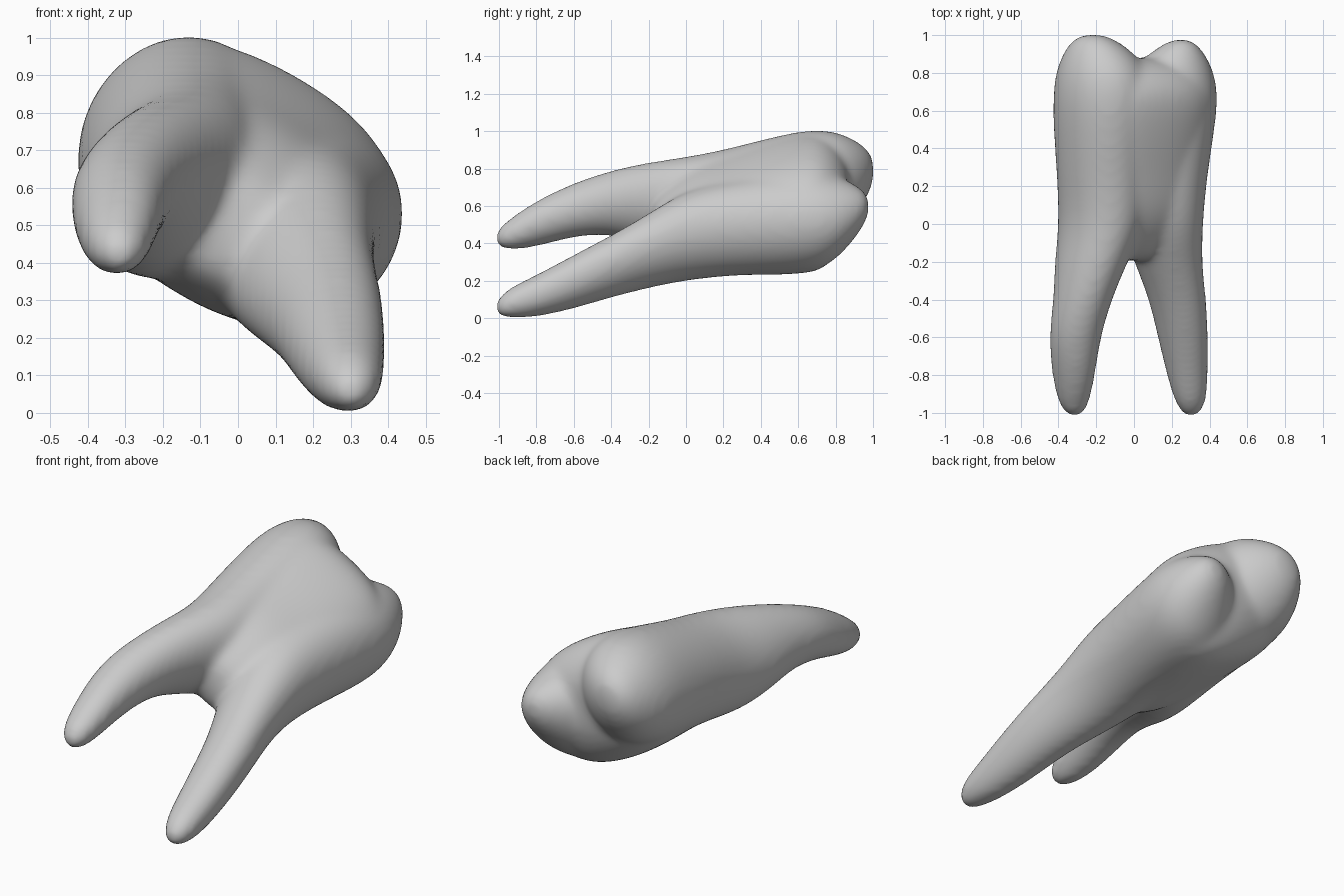
import bpy, bmesh, math
from mathutils import Vector

cube = bpy.data.objects.get("Cube")
if cube:
    bpy.data.objects.remove(cube)

# Tilted section axes: the lobes lie side by side along U, V is the depth
TILT = math.radians(-30)
U = Vector((math.cos(TILT), 0, math.sin(TILT)))
V = Vector((-math.sin(TILT), 0, math.cos(TILT)))
SIDES = 24
GROW = 0.01  # makes up for the softening

# Sections: y, centre x, centre z, half size along U, half size along V
high_lobe = [
    (-1.02, -.315, .425, .02, .02), (-.985, -.317, .435, .055, .055),
    (-.92, -.319, .456, .08, .085), (-.8, -.32, .505, .10, .121),
    (-.6, -.315, .582, .127, .138), (-.4, -.272, .622, .137, .168),
    (-.2, -.227, .612, .17, .228), (0, -.168, .602, .205, .265),
    (.25, -.165, .647, .225, .265), (.6, -.163, .715, .25, .295),
    (.78, -.165, .73, .24, .28), (.9, -.185, .75, .18, .205),
    (.97, -.21, .778, .11, .125), (1.005, -.22, .79, .04, .05)]
low_lobe = [
    (-1.02, .303, .055, .02, .02), (-.985, .302, .067, .055, .055),
    (-.92, .297, .087, .08, .08), (-.8, .283, .118, .10, .107),
    (-.6, .26, .194, .12, .142), (-.4, .232, .277, .135, .165),
    (-.2, .18, .36, .16, .20), (0, .145, .445, .20, .245),
    (.25, .145, .485, .225, .255), (.6, .175, .515, .257, .277),
    (.75, .185, .525, .245, .25), (.86, .215, .555, .18, .175),
    (.94, .24, .585, .10, .10), (.98, .25, .6, .035, .04)]
core = [
    (-.20, -.035, .49, .08, .10), (-.1, -.025, .505, .21, .18),
    (.05, -.018, .53, .325, .252), (.25, -.02, .563, .39, .272),
    (.45, -.01, .592, .418, .302), (.65, 0, .618, .437, .322),
    (.74, 0, .62, .405, .30), (.81, 0, .63, .325, .245),
    (.86, .01, .635, .19, .16), (.88, .02, .64, .08, .07)]


def loft(bm, sections, power):
    """Closed tube through tilted oval sections; power < 1 squares them."""
    rings = []
    for y, x, z, a, b in sections:
        ring = []
        for i in range(SIDES):
            t = math.tau * i / SIDES
            c, s = math.cos(t), math.sin(t)
            c = math.copysign(abs(c) ** power, c)
            s = math.copysign(abs(s) ** power, s)
            ring.append(bm.verts.new(
                Vector((x, y, z)) + U * (a + GROW) * c + V * (b + GROW) * s))
        rings.append(ring)
    for r, s in zip(rings, rings[1:]):
        for i in range(SIDES):
            j = (i + 1) % SIDES
            bm.faces.new((r[i], r[j], s[j], s[i]))
    bm.faces.new(rings[0][::-1])
    bm.faces.new(rings[-1])


# Both lobes, each with a root and a cusp, joined by the broad crown core
bm = bmesh.new()
loft(bm, high_lobe, 1)
loft(bm, low_lobe, 1)
loft(bm, core, 0.83)
bmesh.ops.recalc_face_normals(bm, faces=bm.faces)
mesh = bpy.data.meshes.new("tooth")
bm.to_mesh(mesh)
bm.free()
tooth = bpy.data.objects.new("tooth", mesh)
bpy.context.collection.objects.link(tooth)

# Round the lofts, fuse them and soften the joins
sub = tooth.modifiers.new("round", 'SUBSURF')
sub.levels = sub.render_levels = 2
fuse = tooth.modifiers.new("fuse", 'REMESH')
fuse.mode = 'VOXEL'
fuse.voxel_size = 0.018
fuse.use_smooth_shade = True
soft = tooth.modifiers.new("soften", 'SMOOTH')
soft.factor = 0.5
soft.iterations = 20

# Enamel colour
mat = bpy.data.materials.new("light grey enamel")
mat.use_nodes = True
colour = (0.6, 0.6, 0.6, 1)
mat.diffuse_color = colour
mat.node_tree.nodes["Principled BSDF"].inputs["Base Color"].default_value = colour
mesh.materials.append(mat)
